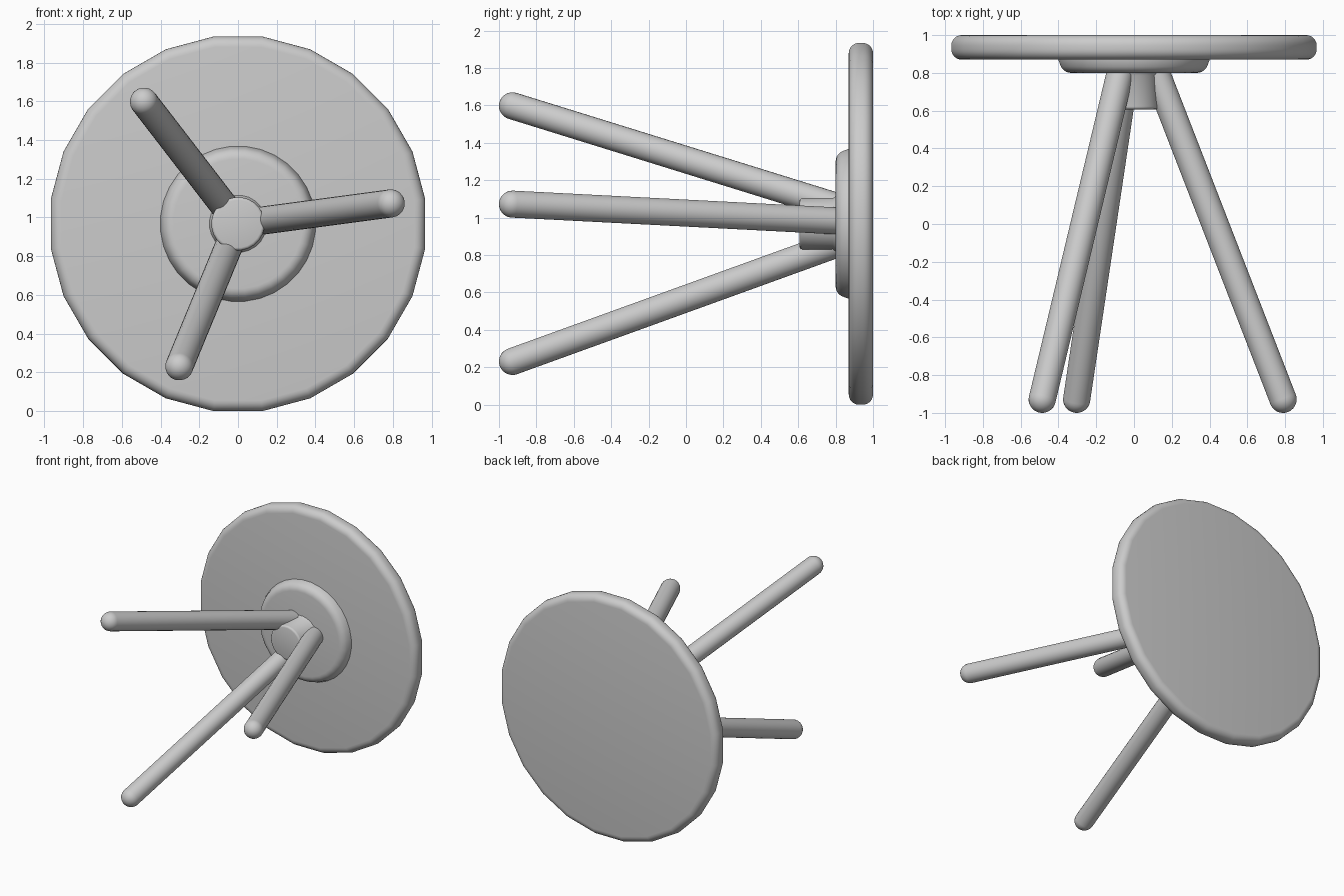
import bpy, bmesh, math
from mathutils import Vector

cube = bpy.data.objects.get("Cube")
if cube:
    bpy.data.objects.remove(cube, do_unlink=True)

CENTRE_Z = 0.967

grey = bpy.data.materials.new("light_grey")
grey.use_nodes = True
colour = (0.6, 0.6, 0.6, 1)
grey.diffuse_color = colour
grey.node_tree.nodes["Principled BSDF"].inputs["Base Color"].default_value = colour


def lathe(name, profile, sides, origin, axis):
    """Spin (radius, distance) points round an axis and close both ends."""
    bm = bmesh.new()
    rings = []
    for r, d in profile:
        ring = []
        for i in range(sides):
            a = 2 * math.pi * (i + 0.5) / sides
            ring.append(bm.verts.new((r * math.cos(a), r * math.sin(a), d)))
        rings.append(ring)
    for low, high in zip(rings, rings[1:]):
        for i in range(sides):
            j = (i + 1) % sides
            bm.faces.new((low[i], low[j], high[j], high[i]))
    bm.faces.new(rings[0][::-1])
    bm.faces.new(rings[-1])
    bmesh.ops.recalc_face_normals(bm, faces=bm.faces)
    mesh = bpy.data.meshes.new(name)
    bm.to_mesh(mesh)
    bm.free()
    mesh.materials.append(grey)
    obj = bpy.data.objects.new(name, mesh)
    bpy.context.collection.objects.link(obj)
    obj.location = origin
    obj.rotation_euler = Vector(axis).to_track_quat('Z', 'Y').to_euler()
    bpy.ops.object.select_all(action='DESELECT')
    obj.select_set(True)
    bpy.context.view_layer.objects.active = obj
    bpy.ops.object.shade_smooth_by_angle(angle=math.radians(40))
    return obj


def arc(r, d, radius, start, end, steps=6):
    """Quarter-round profile points about (r, d), angles in degrees."""
    angles = [math.radians(start + (end - start) * i / steps) for i in range(steps + 1)]
    return [(r + radius * math.cos(a), d + radius * math.sin(a)) for a in angles]


# Round table top with a soft rim, lying on its edge
R = 0.967 / math.cos(math.pi / 24)
top_profile = arc(R - 0.055, 0.925, 0.055, -90, 0) + arc(R - 0.055, 0.945, 0.055, 0, 90)
lathe("table_top", top_profile, 24, (0, 0, CENTRE_Z), (0, 1, 0))

# Mounting pad under the top
pad_profile = arc(0.335, 0.86, 0.06, -90, -15) + [(0.402, 0.868), (0.402, 0.88)]
lathe("mounting_pad", pad_profile, 32, (0, 0, CENTRE_Z), (0, 1, 0))

# Central hub joining the legs
hub_profile = arc(0.123, 0.622, 0.015, -90, 0, 3) + [(0.138, 0.785), (0.155, 0.81)]
lathe("leg_hub", hub_profile, 24, (0, 0, CENTRE_Z), (0, 1, 0))

# Three splayed round legs with domed feet
LEG_R = 0.0725
for k, name in enumerate(("left_leg", "upper_right_leg", "lower_right_leg")):
    a = math.radians(7.6 + 120 * k)
    out = Vector((math.cos(a), 0, math.sin(a)))
    hub_end = out * 0.108 + Vector((0, 0.83, CENTRE_Z))
    foot_end = out * 0.796 + Vector((0, -0.9275, CENTRE_Z))
    axis = foot_end - hub_end
    leg_profile = [(LEG_R, 0)] + arc(0, axis.length, LEG_R, 0, 85, 8)
    lathe(name, leg_profile, 24, hub_end, axis)
